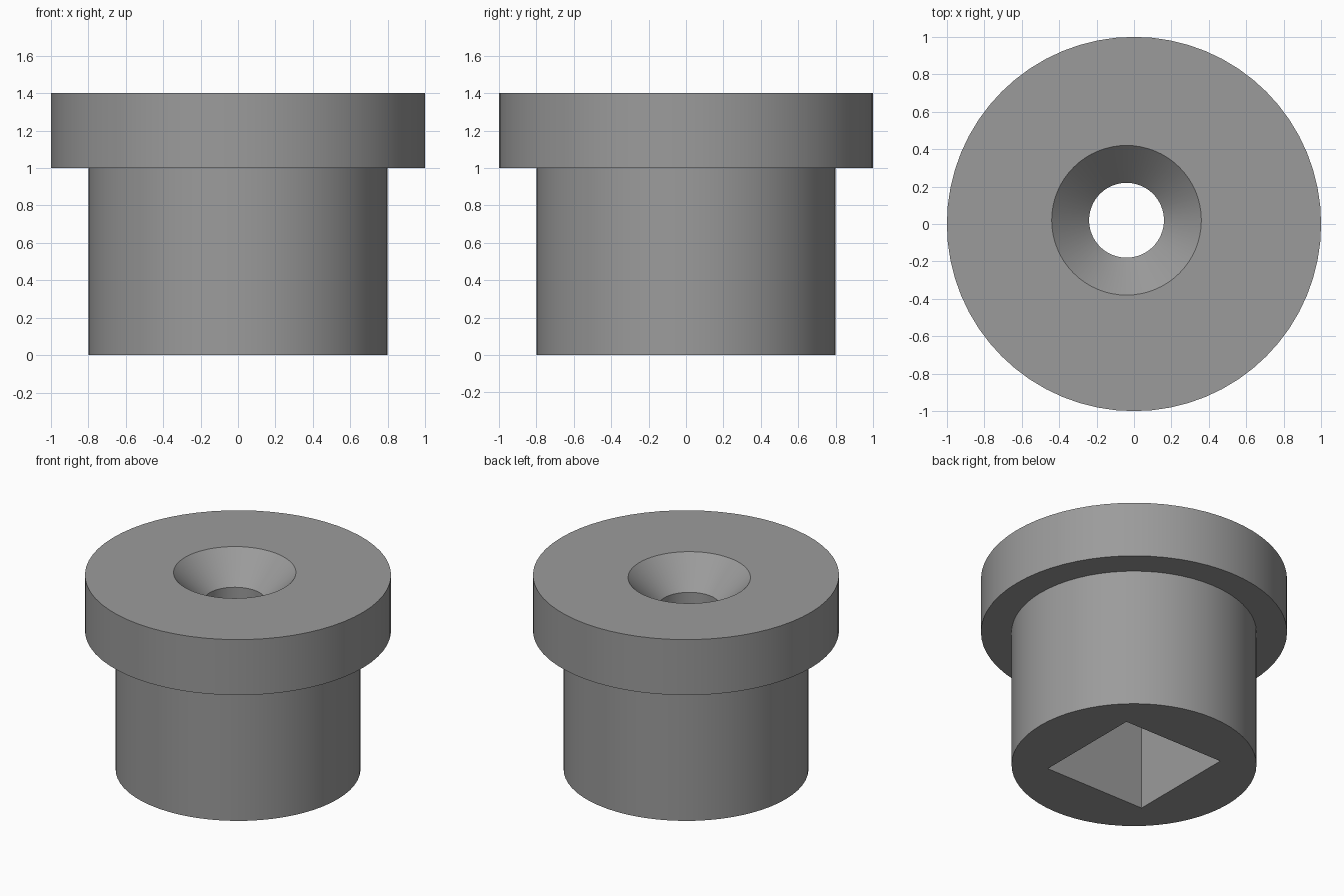
import bpy, bmesh, math

if "Cube" in bpy.data.objects:
    bpy.data.objects.remove(bpy.data.objects["Cube"])

grey = bpy.data.materials.new("grey")
grey.diffuse_color = (0.33, 0.33, 0.33, 1)
grey.use_nodes = True
grey.node_tree.nodes["Principled BSDF"].inputs["Base Color"].default_value = grey.diffuse_color


def finish(name, bm):
    bmesh.ops.remove_doubles(bm, verts=bm.verts, dist=1e-5)
    bmesh.ops.recalc_face_normals(bm, faces=bm.faces)
    mesh = bpy.data.meshes.new(name)
    bm.to_mesh(mesh)
    bm.free()
    mesh.materials.append(grey)
    obj = bpy.data.objects.new(name, mesh)
    bpy.context.collection.objects.link(obj)
    return obj


def lathe(name, profile, cx=0, cy=0, steps=64):
    """Closed solid of stacked rings from (radius, height) points."""
    bm = bmesh.new()
    rings = []
    for r, z in profile:
        angles = [2 * math.pi * i / steps for i in range(steps)]
        rings.append([bm.verts.new((cx + r * math.cos(a), cy + r * math.sin(a), z)) for a in angles])
    for low, high in zip(rings, rings[1:]):
        for i in range(steps):
            j = (i + 1) % steps
            bm.faces.new((low[i], low[j], high[j], high[i]))
    bm.faces.new(rings[0][::-1])
    bm.faces.new(rings[-1])
    return finish(name, bm)


# Flanged plug: shank with a wider head
plug = lathe("flanged_plug", [(0.8, 0), (0.8, 1.0), (1.0, 1.0), (1.0, 1.4)])

# Slightly off-centre countersunk screw hole
screw_hole = lathe("screw_hole_cutter", [(0.2, 0.5), (0.2, 1.2), (0.4, 1.4), (0.5, 1.5)], -0.04, 0.02)

# Square socket in the underside
bm = bmesh.new()
bmesh.ops.create_cube(bm, size=1)
for v in bm.verts:
    v.co = (v.co.x * 0.8, v.co.y * 0.8, 1.0 if v.co.z > 0 else -0.2)
socket = finish("square_socket_cutter", bm)

for cutter in (socket, screw_hole):
    cutter.hide_render = True
    mod = plug.modifiers.new("cut", 'BOOLEAN')
    mod.operation = 'DIFFERENCE'
    mod.solver = 'EXACT'
    mod.object = cutter

# Apply the cuts, drop the cutters, smooth the round walls
bpy.context.view_layer.objects.active = plug
plug.select_set(True)
for mod in list(plug.modifiers):
    bpy.ops.object.modifier_apply(modifier=mod.name)
for cutter in (socket, screw_hole):
    bpy.data.objects.remove(cutter)
bpy.ops.object.shade_smooth_by_angle(angle=math.radians(30))
